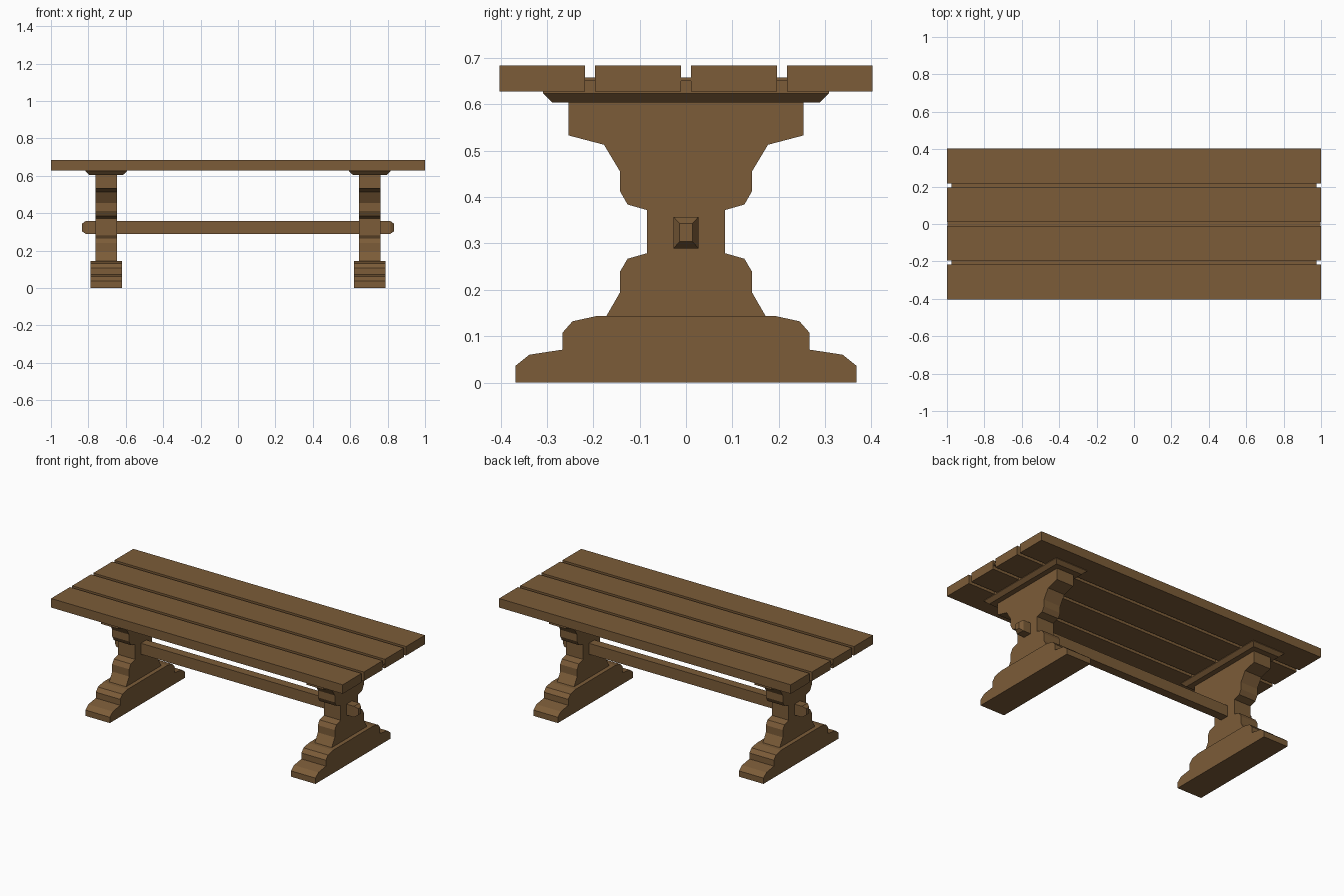
import bpy
import bmesh

cube = bpy.data.objects.get("Cube")
if cube:
    bpy.data.objects.remove(cube, do_unlink=True)

wood = bpy.data.materials.new("brown_wood")
wood.use_nodes = True
BROWN = (0.20, 0.107, 0.04, 1)
wood.diffuse_color = BROWN
wood.node_tree.nodes["Principled BSDF"].inputs["Base Color"].default_value = BROWN


def finish(name, bm):
    bmesh.ops.recalc_face_normals(bm, faces=bm.faces)
    mesh = bpy.data.meshes.new(name)
    bm.to_mesh(mesh)
    bm.free()
    mesh.materials.append(wood)
    obj = bpy.data.objects.new(name, mesh)
    bpy.context.collection.objects.link(obj)
    return obj


def box(name, low, high):
    bm = bmesh.new()
    bmesh.ops.create_cube(bm, size=1)
    for v in bm.verts:
        v.co = [(a + b) / 2 + c * (b - a) for a, b, c in zip(low, high, v.co)]
    return finish(name, bm)


def symmetric_slab(name, half, x0, x1):
    """Mirror a (y, z) half outline and extrude it along x."""
    outline = half + [(-y, z) for y, z in reversed(half)]
    bm = bmesh.new()
    face = bm.faces.new([bm.verts.new((x0, y, z)) for y, z in outline])
    ext = bmesh.ops.extrude_face_region(bm, geom=[face])
    verts = [g for g in ext["geom"] if isinstance(g, bmesh.types.BMVert)]
    bmesh.ops.translate(bm, verts=verts, vec=(x1 - x0, 0, 0))
    return finish(name, bm)


def loft(name, rings):
    """Skin a stack of four-sided rings and cap both ends."""
    bm = bmesh.new()
    loops = [[bm.verts.new(p) for p in ring] for ring in rings]
    for a, b in zip(loops, loops[1:]):
        for i in range(4):
            j = (i + 1) % 4
            bm.faces.new((a[i], a[j], b[j], b[i]))
    bm.faces.new(loops[0])
    bm.faces.new(loops[-1])
    return finish(name, bm)


CORNERS = [(-1, -1), (1, -1), (1, 1), (-1, 1)]

# Table top planks
for i in range(4):
    y = (i - 1.5) * 0.2067
    box(f"plank_{i + 1}", (-1, y - 0.0925, 0.628), (1, y + 0.0925, 0.684))

# Recessed strips closing the gaps
for i, end in enumerate((0.977, 0.998, 0.977)):
    y = (i - 1) * 0.2067
    box(f"gap_strip_{i + 1}", (-end, y - 0.02, 0.65), (end, y + 0.02, 0.658))

# Trestle outlines
POST = [(0.172, 0.143), (0.142, 0.195), (0.142, 0.24), (0.126, 0.267),
        (0.084, 0.279), (0.084, 0.372), (0.126, 0.384), (0.142, 0.412),
        (0.142, 0.455), (0.177, 0.513), (0.253, 0.533), (0.253, 0.606)]
FOOT = [(0.368, 0), (0.368, 0.036), (0.338, 0.06), (0.266, 0.071),
        (0.266, 0.108), (0.245, 0.132), (0.195, 0.143)]

for side, s in (("left", 1), ("right", -1)):
    cx = s * 0.705
    symmetric_slab(f"{side}_post", POST, cx - 0.058, cx + 0.058)
    symmetric_slab(f"{side}_foot", FOOT, cx - 0.084, cx + 0.084)
    # Batten under the top, chamfered on its lower edges
    loft(f"{side}_batten", [
        [(cx + a * w, b * d, z) for a, b in CORNERS]
        for w, d, z in ((0.09, 0.288, 0.604), (0.111, 0.308, 0.624), (0.111, 0.308, 0.65))])

# Stretcher beam with chamfered ends
loft("stretcher", [
    [(x, a * w, 0.3235 + b * h) for a, b in CORNERS]
    for x, w, h in ((-0.835, 0.014, 0.0195), (-0.815, 0.027, 0.034),
                    (0.815, 0.027, 0.034), (0.835, 0.014, 0.0195))])
